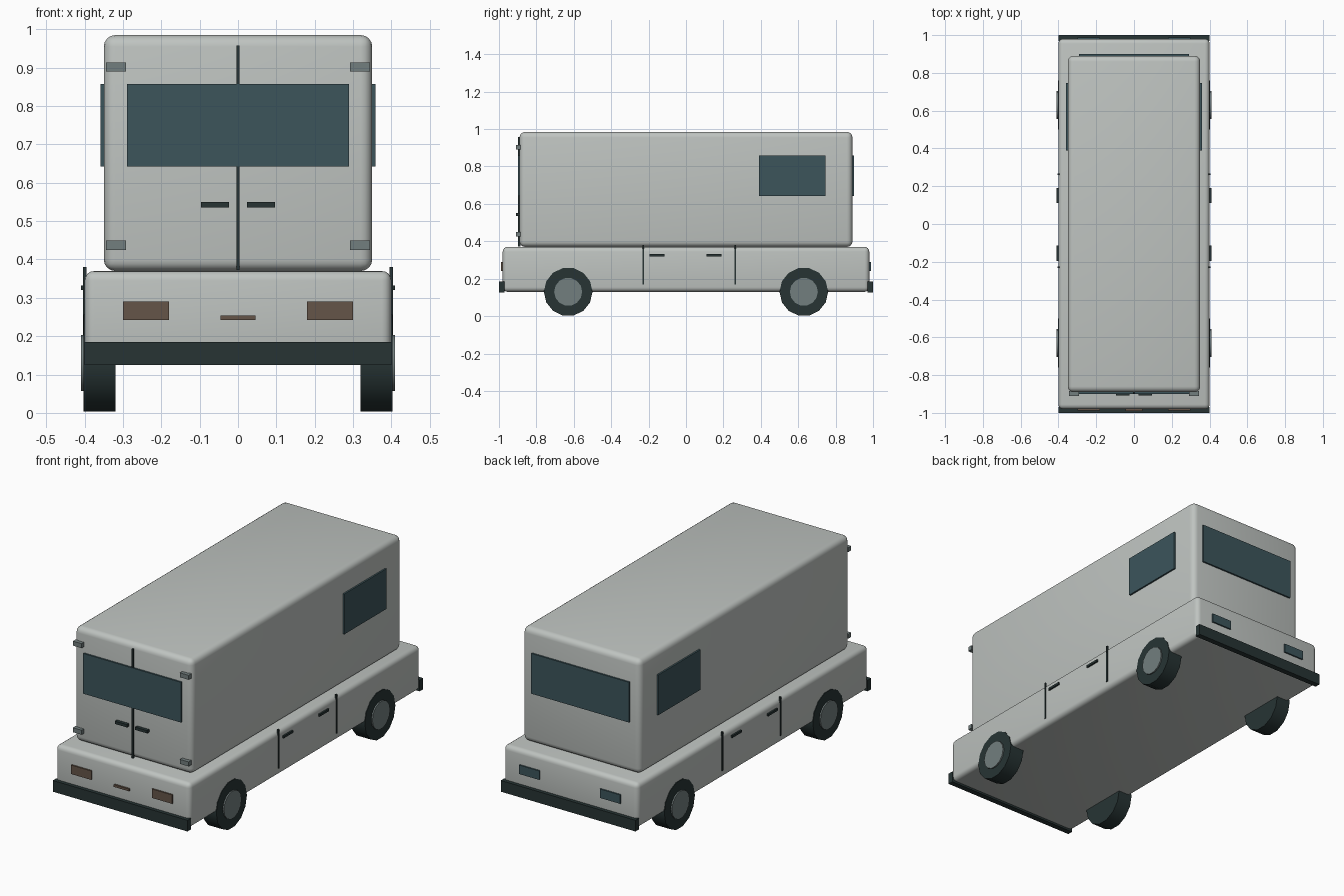
import bpy
import math

old = bpy.data.objects.get("Cube")
if old:
    bpy.data.objects.remove(old, do_unlink=True)


def material(name, r, g, b):
    m = bpy.data.materials.new(name)
    m.use_nodes = True
    m.diffuse_color = (r, g, b, 1)
    bsdf = next(n for n in m.node_tree.nodes if n.type == 'BSDF_PRINCIPLED')
    bsdf.inputs["Base Color"].default_value = (r, g, b, 1)
    return m


PAINT = material("pale grey paint", 0.52, 0.55, 0.53)
RUBBER = material("black rubber", 0.02, 0.034, 0.034)
METAL = material("grey metal", 0.17, 0.21, 0.21)
GLASS = material("dark blue glass", 0.045, 0.09, 0.105)
AMBER = material("brown lamp", 0.13, 0.09, 0.065)


def box(name, x, y, z, mat, bevel=0):
    """Box spanning the (low, high) pairs x, y and z."""
    spans = (x, y, z)
    bpy.ops.mesh.primitive_cube_add(size=1, location=[(a + b) / 2 for a, b in spans])
    ob = bpy.context.object
    ob.name = name
    ob.scale = [abs(b - a) for a, b in spans]
    bpy.ops.object.transform_apply(location=False, rotation=False, scale=True)
    ob.data.materials.append(mat)
    if bevel:
        mod = ob.modifiers.new("rounded edges", 'BEVEL')
        mod.width = bevel
        mod.segments = 4
        bpy.ops.object.modifier_apply(modifier=mod.name)
        bpy.ops.object.shade_smooth_by_angle(angle=math.radians(40))
    return ob


def pair(name, x, y, z, mat):
    """The same box on the left (+x) and the right (-x)."""
    box("left_" + name, x, y, z, mat)
    box("right_" + name, (-x[1], -x[0]), y, z, mat)


def disc(name, x, y, z, radius, mat, sides):
    """Cylinder lying along x."""
    bpy.ops.mesh.primitive_cylinder_add(
        vertices=sides, radius=radius, depth=abs(x[1] - x[0]),
        location=((x[0] + x[1]) / 2, y, z), rotation=(0, math.pi / 2, 0))
    ob = bpy.context.object
    ob.name = name
    ob.data.materials.append(mat)
    bpy.ops.object.shade_smooth_by_angle(angle=math.radians(40))


# Body
box("lower_body", (-0.4, 0.4), (-0.98, 0.98), (0.13, 0.37), PAINT, 0.025)
box("upper_body", (-0.35, 0.35), (-0.89, 0.89), (0.37, 0.985), PAINT, 0.03)

# Bumpers and lamps
box("front_bumper", (-0.4, 0.4), (-1, -0.97), (0.125, 0.185), RUBBER)
box("rear_bumper", (-0.4, 0.4), (0.97, 1), (0.125, 0.185), RUBBER)
pair("front_lamp", (0.18, 0.3), (-0.988, -0.975), (0.242, 0.29), AMBER)
pair("rear_lamp", (0.18, 0.3), (0.975, 0.988), (0.242, 0.29), GLASS)
box("front_latch", (-0.045, 0.045), (-0.99, -0.975), (0.242, 0.254), AMBER)

# Windows
box("front_window", (-0.29, 0.29), (-0.899, -0.885), (0.642, 0.858), GLASS)
box("rear_window", (-0.29, 0.29), (0.885, 0.899), (0.642, 0.858), GLASS)
pair("side_window", (0.345, 0.359), (0.39, 0.747), (0.642, 0.858), GLASS)

# Front doors: centre seam, handles and hinges
box("front_door_seam", (-0.004, 0.004), (-0.897, -0.885), (0.372, 0.958), RUBBER)
pair("front_door_handle", (0.024, 0.096), (-0.908, -0.885), (0.535, 0.55), RUBBER)
for level, z in (("lower", 0.425), ("upper", 0.89)):
    pair(level + "_hinge", (0.292, 0.344), (-0.91, -0.885), (z, z + 0.024), METAL)

# Side doors
for place, seam, handle in (("front", -0.229, -0.155), ("rear", 0.264, 0.15)):
    pair(place + "_side_seam", (0.395, 0.404), (seam - 0.004, seam + 0.004), (0.17, 0.38), RUBBER)
    pair(place + "_side_handle", (0.395, 0.409), (handle - 0.04, handle + 0.04), (0.32, 0.332), RUBBER)

# Wheels
for side, s in (("left", 1), ("right", -1)):
    for end, y in (("front", -0.63), ("rear", 0.63)):
        disc(f"{side}_{end}_tyre", (s * 0.32, s * 0.403), y, 0.13, 0.13, RUBBER, 14)
        disc(f"{side}_{end}_hub", (s * 0.39, s * 0.41), y, 0.13, 0.075, METAL, 14)
